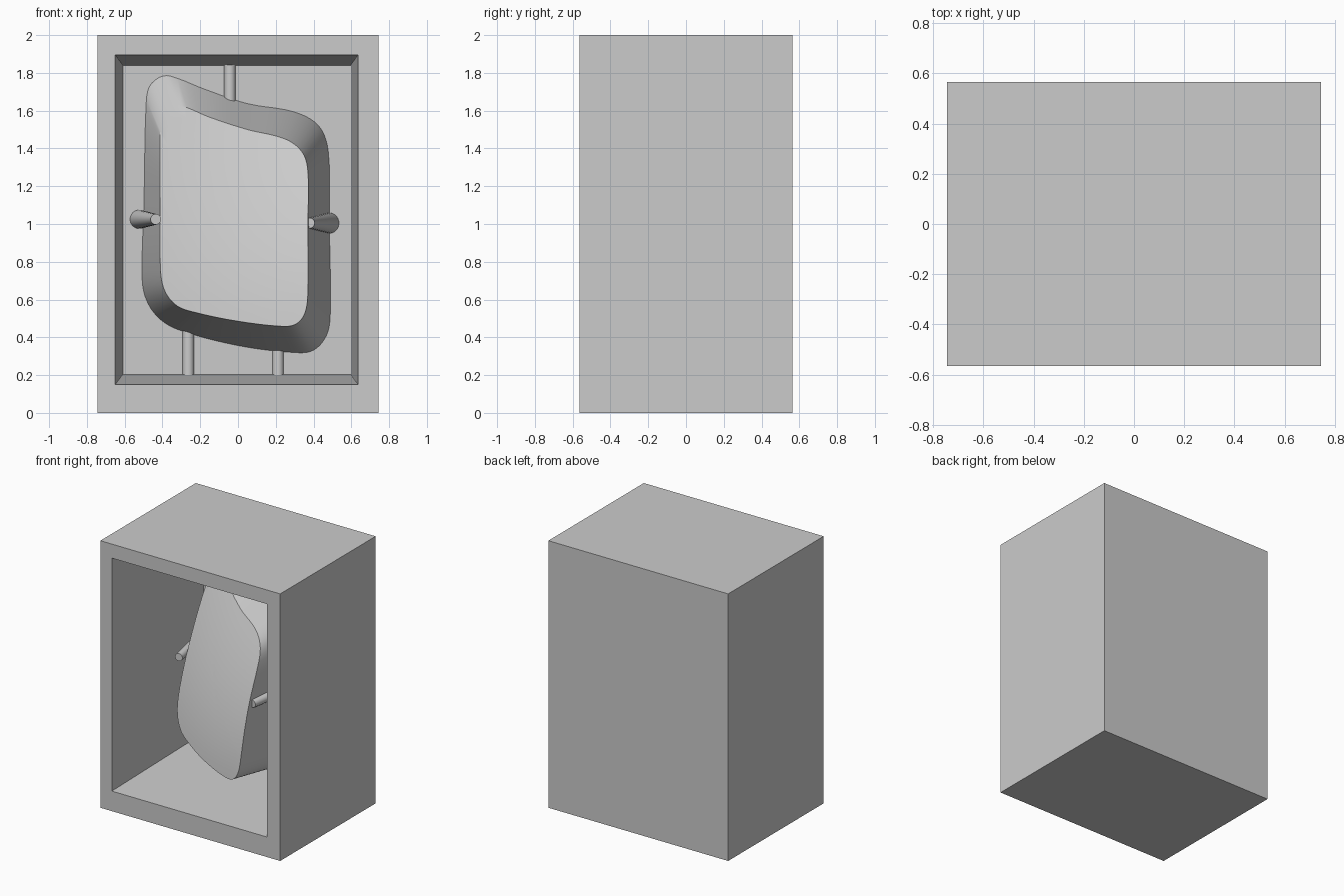
import bpy
import bmesh
from mathutils import Vector

cube = bpy.data.objects.get("Cube")
if cube:
    bpy.data.objects.remove(cube, do_unlink=True)

GREY = (0.6, 0.6, 0.6, 1)
grey = bpy.data.materials.new("plain grey")
grey.use_nodes = True
grey.diffuse_color = GREY
grey.node_tree.nodes["Principled BSDF"].inputs["Base Color"].default_value = GREY

FRONT, BACK, FLOOR = -0.565, 0.565, 0.46


def finish(bm, name, smooth=True):
    bmesh.ops.recalc_face_normals(bm, faces=bm.faces)
    mesh = bpy.data.meshes.new(name)
    bm.to_mesh(mesh)
    bm.free()
    mesh.materials.append(grey)
    obj = bpy.data.objects.new(name, mesh)
    bpy.context.collection.objects.link(obj)
    if smooth:
        bpy.ops.object.select_all(action="DESELECT")
        obj.select_set(True)
        bpy.context.view_layer.objects.active = obj
        bpy.ops.object.shade_smooth_by_angle(angle=0.6)


def bridge(bm, a, b):
    n = len(a)
    for i in range(n):
        j = (i + 1) % n
        bm.faces.new((a[i], a[j], b[j], b[i]))


# Open box with drafted inner walls
bm = bmesh.new()


def rectangle(x0, x1, z0, z1, y):
    return [bm.verts.new((x, y, z)) for x, z in ((x0, z0), (x1, z0), (x1, z1), (x0, z1))]


loops = [rectangle(-0.745, 0.745, 0, 2, BACK),
         rectangle(-0.745, 0.745, 0, 2, FRONT),
         rectangle(-0.65, 0.635, 0.15, 1.895, FRONT),
         rectangle(-0.61, 0.597, 0.203, 1.84, FLOOR)]
for a, b in zip(loops, loops[1:]):
    bridge(bm, a, b)
bm.faces.new(loops[0])
bm.faces.new(loops[-1])
finish(bm, "open_box", smooth=False)

# Tapered core: a domed, tilted face flaring out to the back wall
FACE = [(-.41, .75), (-.385, .64), (-.32, .565), (-.22, .53), (0, .485),
        (.24, .458), (.31, .472), (.355, .53), (.37, .64), (.37, 1),
        (.37, 1.28), (.34, 1.38), (.25, 1.45), (.05, 1.5), (-.15, 1.565),
        (-.3, 1.625), (-.36, 1.615), (-.4, 1.56), (-.413, 1.45), (-.412, 1.1)]
BASE = [(-.51, .75), (-.495, .62), (-.43, .51), (-.32, .44), (0, .355),
        (.3, .318), (.4, .33), (.47, .41), (.49, .53), (.485, 1),
        (.48, 1.38), (.43, 1.52), (.3, 1.595), (.05, 1.64), (-.17, 1.715),
        (-.36, 1.79), (-.42, 1.785), (-.475, 1.73), (-.49, 1.62), (-.5, 1.1)]


def smooth_loop(points, steps=5):
    """Closed curve through the points, with chord-limited tangents."""
    pts = [Vector(p) for p in points]
    n = len(pts)
    tangents = []
    for i in range(n):
        d = (pts[(i + 1) % n] - pts[i - 1]).normalized()
        tangents.append(d)
    out = []
    for i in range(n):
        p, q = pts[i], pts[(i + 1) % n]
        size = (q - p).length
        m0, m1 = tangents[i] * size, tangents[(i + 1) % n] * size
        for k in range(steps):
            t = k / steps
            s = t * t * (3 - 2 * t)
            out.append(p * (1 - s) + q * s + m0 * t * (1 - t) ** 2 - m1 * t * t * (1 - t))
    return out


def face_depth(x, z):
    t = z - 0.5
    return -0.395 - 0.42 * x + 0.25 * x * x + 0.14 * t + 0.24 * t * t - 0.08 * x * t


bm = bmesh.new()
outline = smooth_loop(FACE)
centre = Vector((-0.02, 1.0))
RINGS = 10
previous = [bm.verts.new((p.x, FLOOR + 0.01, p.y)) for p in smooth_loop(BASE)]
bm.faces.new(previous)
for r in range(RINGS, 0, -1):
    ring = []
    for p in outline:
        q = centre.lerp(p, r / RINGS)
        ring.append(bm.verts.new((q.x, face_depth(q.x, q.y), q.y)))
    bridge(bm, previous, ring)
    previous = ring
tip = bm.verts.new((centre.x, face_depth(*centre), centre.y))
for i, v in enumerate(previous):
    bm.faces.new((v, previous[(i + 1) % len(previous)], tip))
finish(bm, "tapered_core")


# Pins and channels
def rod(name, start, end, r0, r1):
    a, b = Vector(start), Vector(end)
    bm = bmesh.new()
    bmesh.ops.create_cone(bm, cap_ends=True, segments=32, radius1=r0, radius2=r1,
                          depth=(b - a).length)
    turn = (b - a).to_track_quat("Z", "Y").to_matrix().to_4x4()
    turn.translation = (a + b) / 2
    bmesh.ops.transform(bm, matrix=turn, verts=bm.verts)
    finish(bm, name)


rod("left_side_pin", (0.48, FLOOR, 1.005), (0.378, -0.37, 1.005), 0.055, 0.028)
rod("right_side_pin", (-0.522, FLOOR, 1.025), (-0.435, -0.08, 1.025), 0.05, 0.028)
rod("top_channel", (-0.043, FLOOR, 1.6), (-0.043, FLOOR, 1.845), 0.03, 0.03)
rod("right_bottom_channel", (-0.263, FLOOR, 0.2), (-0.263, FLOOR, 0.5), 0.03, 0.03)
rod("left_bottom_channel", (0.212, FLOOR, 0.2), (0.212, FLOOR, 0.42), 0.03, 0.03)
